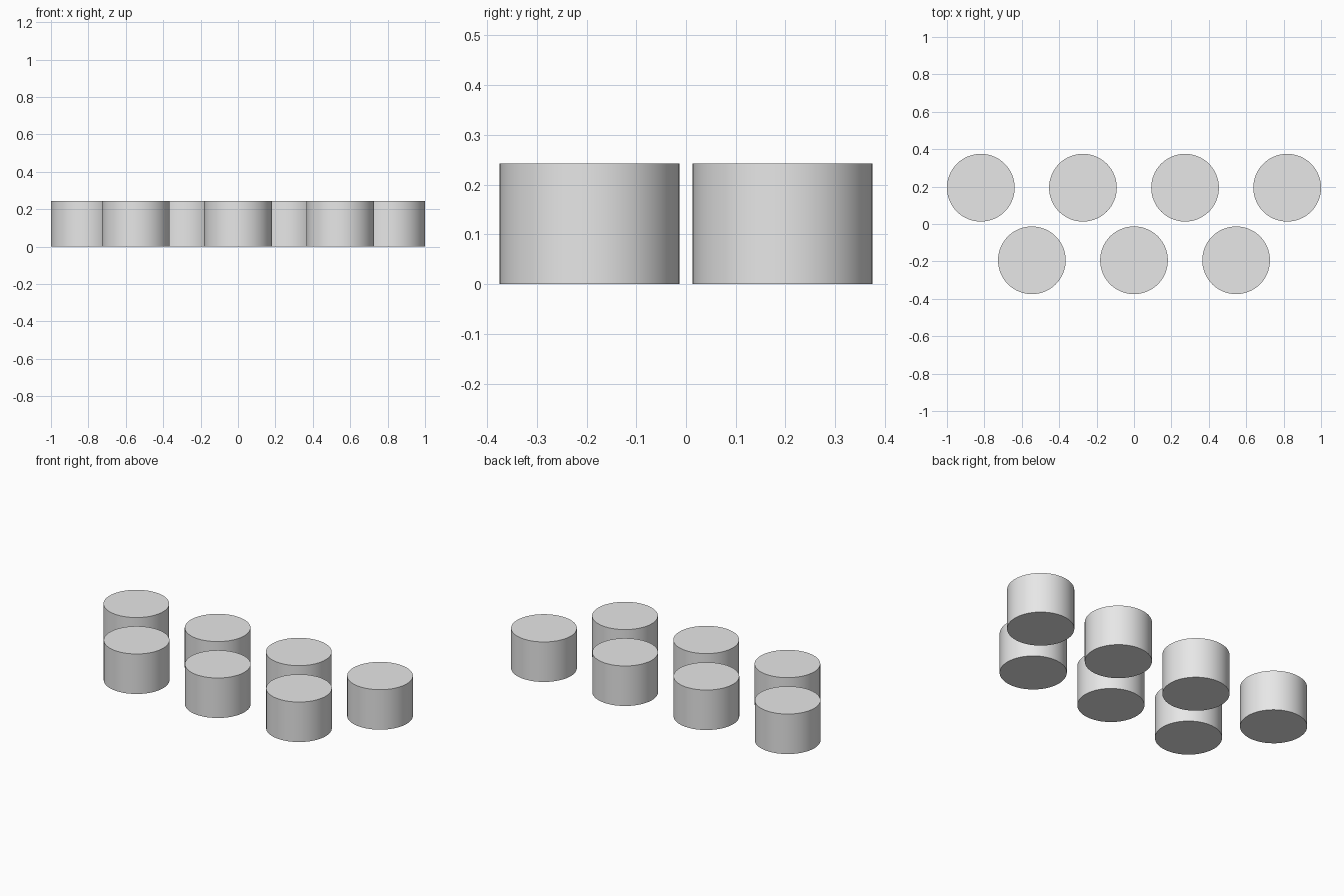
import bpy
import math

# Remove the default cube
cube = bpy.data.objects.get("Cube")
if cube:
    bpy.data.objects.remove(cube, do_unlink=True)

RADIUS, HEIGHT = 0.181, 0.243
SPACING, ROW_Y = 0.546, 0.194

# Single plain grey
grey = bpy.data.materials.new("light_grey")
grey.use_nodes = True
grey.diffuse_color = (0.8, 0.8, 0.8, 1)
grey.node_tree.nodes["Principled BSDF"].inputs["Base Color"].default_value = (0.8, 0.8, 0.8, 1)


def add_disc(name, x, y):
    """Capped round disc standing on the ground, smooth side and sharp rims."""
    bpy.ops.mesh.primitive_cylinder_add(
        vertices=64, radius=RADIUS, depth=HEIGHT, location=(x, y, HEIGHT / 2))
    disc = bpy.context.object
    disc.name = name
    disc.data.materials.append(grey)
    bpy.ops.object.shade_smooth_by_angle(angle=math.radians(30))


def add_row(name, count, y):
    """Evenly spaced row of discs centred on x = 0."""
    for i in range(count):
        add_disc(f"{name}_{i + 1}", (i - (count - 1) / 2) * SPACING, y)


# Staggered rows: four behind, three in front
add_row("back_disc", 4, ROW_Y)
add_row("front_disc", 3, -ROW_Y)
